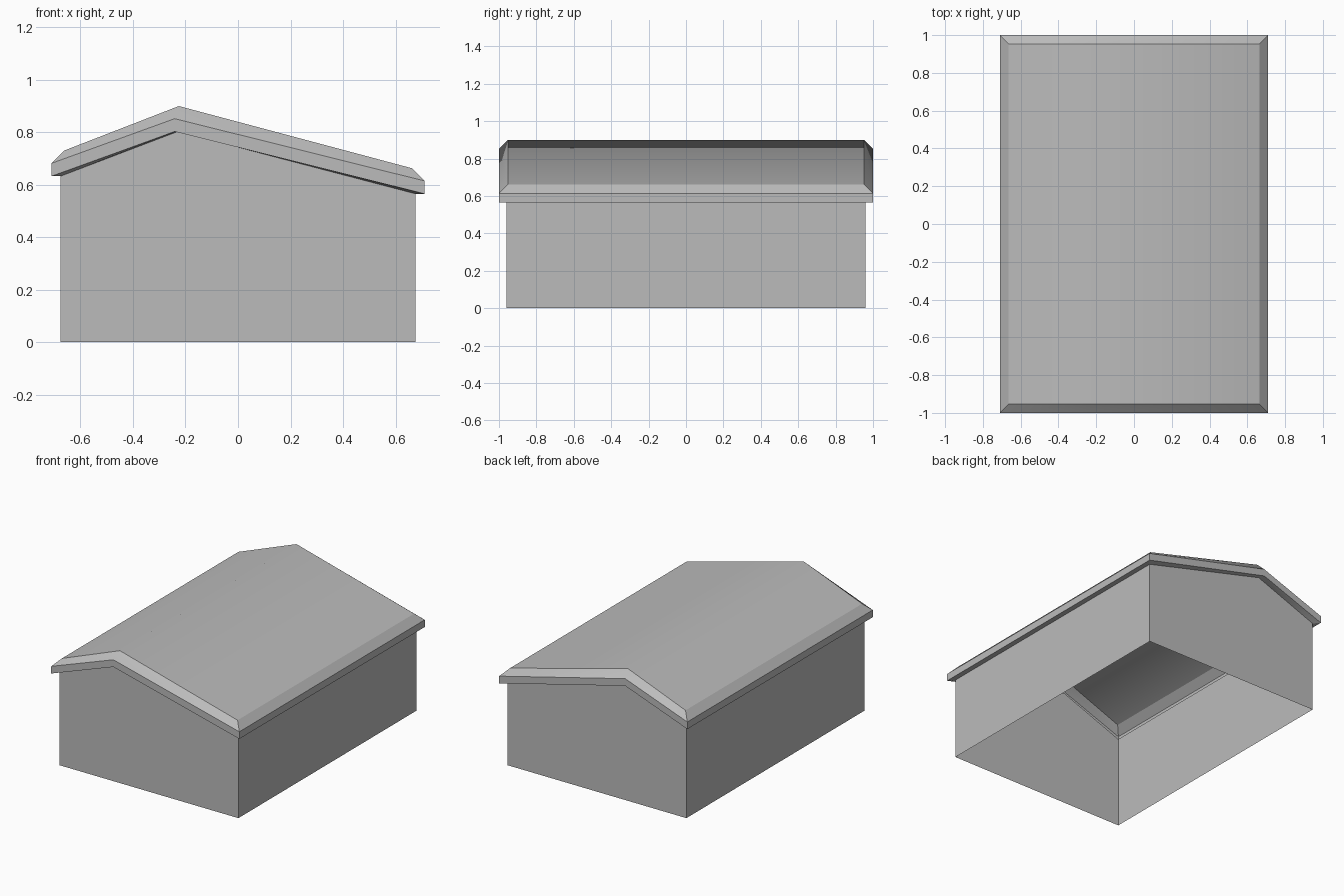
import bpy

if "Cube" in bpy.data.objects:
    bpy.data.objects.remove(bpy.data.objects["Cube"], do_unlink=True)

grey = bpy.data.materials.new("plain grey")
grey.use_nodes = True
colour = (0.5, 0.5, 0.5, 1)
grey.diffuse_color = colour
grey.node_tree.nodes["Principled BSDF"].inputs["Base Color"].default_value = colour

# Gable outline at full overhang: left eave, off-centre ridge, right eave
GABLE_X = (-0.71, -0.241, 0.71)
GABLE_Z = (0.632, 0.802, 0.565)


def ring(x_scale, y, lift=None):
    """Loop of six points round the building; lift=None lies on the ground."""
    zs = (0, 0, 0) if lift is None else [z + lift for z in GABLE_Z]
    front = [(x * x_scale, -y, z) for x, z in zip(GABLE_X, zs)]
    return front + [(x, y, z) for x, _, z in reversed(front)]


def shell(name, rings, cap=False):
    """Skin the stacked loops, optionally closing the top with two slopes."""
    verts = [p for r in rings for p in r]
    faces = []
    for level in range(len(rings) - 1):
        a = level * 6
        for i in range(6):
            j = (i + 1) % 6
            faces.append((a + i, a + j, a + j + 6, a + i + 6))
    if cap:
        a = len(verts) - 6
        faces += [(a, a + 1, a + 4, a + 5), (a + 1, a + 2, a + 3, a + 4)]
    mesh = bpy.data.meshes.new(name)
    mesh.from_pydata(verts, [], faces)
    mesh.materials.append(grey)
    mesh.shade_smooth()
    # Only the edges running along the ridge line stay soft
    sharp = mesh.attributes.new("sharp_edge", "BOOLEAN", "EDGE")
    for edge in mesh.edges:
        sharp.data[edge.index].value = not all(v % 3 == 1 for v in edge.vertices)
    obj = bpy.data.objects.new(name, mesh)
    bpy.context.collection.objects.link(obj)


WALL, WALL_Y = 0.951, 0.96
TOP, TOP_Y = 0.934, 0.952

# Walls, open underneath
shell("walls", [ring(WALL, WALL_Y), ring(WALL, WALL_Y, 0)])

# Hollow roof: soffit, fascia, bevelled rim, then the two slopes
shell("roof", [ring(WALL, WALL_Y, 0), ring(1, 1, 0), ring(1, 1, 0.049),
               ring(TOP, TOP_Y, 0.097)], cap=True)
